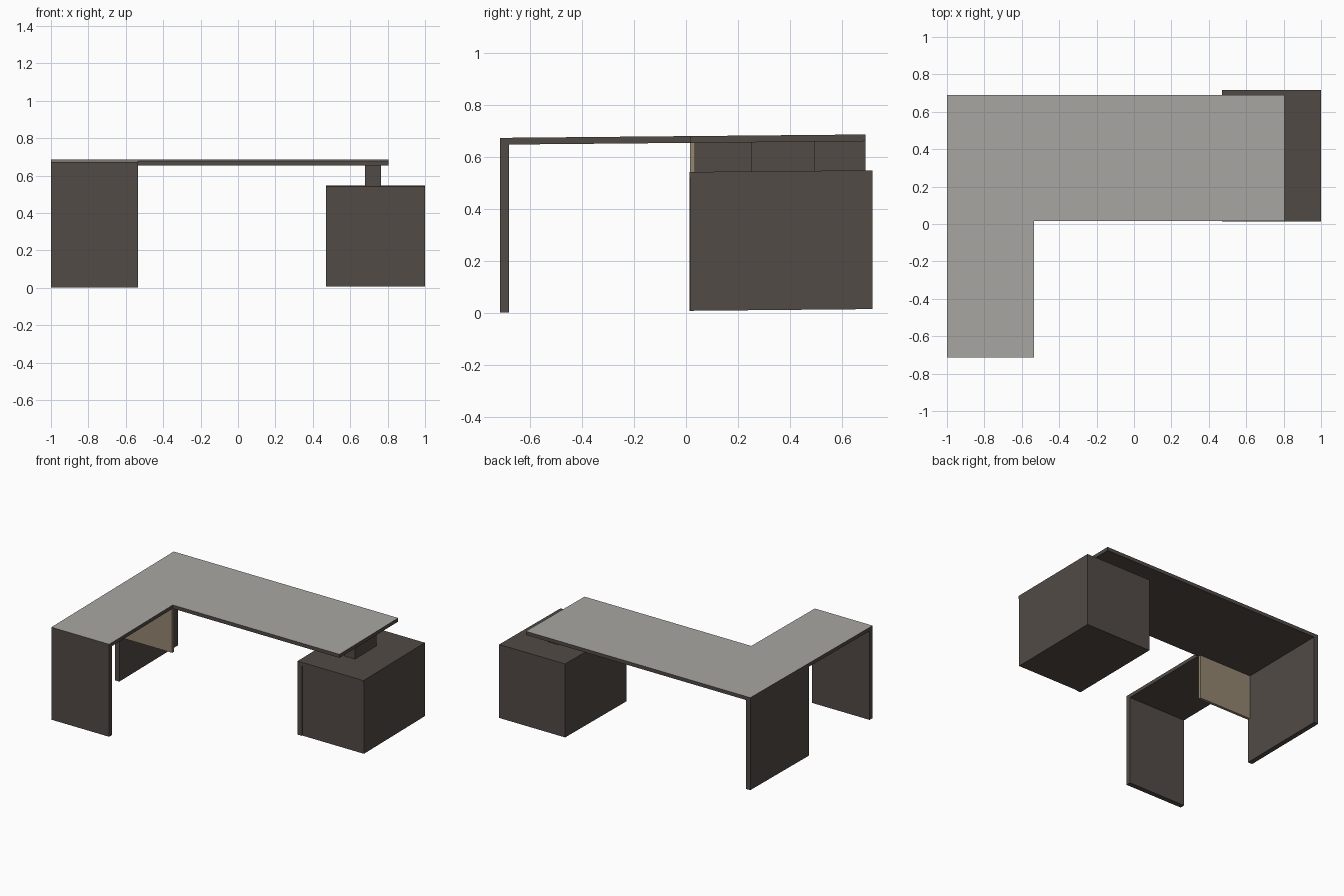
import bpy
import bmesh
from mathutils import Matrix

cube = bpy.data.objects.get("Cube")
if cube:
    bpy.data.objects.remove(cube, do_unlink=True)


def make_material(name, color):
    mat = bpy.data.materials.new(name)
    mat.use_nodes = True
    mat.diffuse_color = color
    mat.node_tree.nodes["Principled BSDF"].inputs["Base Color"].default_value = color
    return mat


brown = make_material("dark_brown", (0.084, 0.069, 0.061, 1))
grey = make_material("warm_grey", (0.39, 0.385, 0.36, 1))
tan = make_material("tan", (0.30, 0.24, 0.165, 1))

# The whole desk rises very slightly towards the back
LEAN = Matrix.Identity(4)
LEAN[2][1] = 0.0093


def prism(name, outline, axis, start, end, materials):
    """Extrude a closed outline along y or z."""
    bm = bmesh.new()
    place = {"y": lambda a, b: (a, start, b), "z": lambda a, b: (a, b, start)}[axis]
    face = bm.faces.new([bm.verts.new(place(a, b)) for a, b in outline])
    depth = end - start
    move = (0, depth, 0) if axis == "y" else (0, 0, depth)
    grown = bmesh.ops.extrude_face_region(bm, geom=[face], use_keep_orig=True)
    verts = [v for v in grown["geom"] if isinstance(v, bmesh.types.BMVert)]
    bmesh.ops.translate(bm, vec=move, verts=verts)
    bmesh.ops.recalc_face_normals(bm, faces=bm.faces)
    # With two materials, the second one covers the upward faces
    for f in bm.faces:
        f.material_index = int(len(materials) > 1 and f.normal.z > 0.9)
    bmesh.ops.transform(bm, matrix=LEAN, verts=bm.verts)
    mesh = bpy.data.meshes.new(name)
    bm.to_mesh(mesh)
    bm.free()
    for mat in materials:
        mesh.materials.append(mat)
    obj = bpy.data.objects.new(name, mesh)
    bpy.context.collection.objects.link(obj)
    return obj


def box(name, x, y, z, mat):
    outline = [(x[0], y[0]), (x[1], y[0]), (x[1], y[1]), (x[0], y[1])]
    return prism(name, outline, "z", z[0], z[1], [mat])


FLOOR, UNDER, TOP = 0.007, 0.653, 0.679
LEFT, RETURN, FRONT, INNER, BACK = -1, -0.535, -0.715, 0.015, 0.69

# L-shaped top with a grey upper surface
prism("desk_top",
      [(LEFT, FRONT), (RETURN, FRONT), (RETURN, INNER),
       (0.805, INNER), (0.805, BACK), (LEFT, BACK)],
      "z", UNDER, TOP, [brown, grey])

# Panel legs and modesty panel
box("front_leg", (LEFT, RETURN), (FRONT, FRONT + 0.035), (FLOOR, UNDER), brown)
box("side_leg", (LEFT, LEFT + 0.035), (INNER, BACK), (FLOOR, UNDER), brown)
box("modesty_panel", (LEFT + 0.035, RETURN - 0.005), (INNER, INNER + 0.02), (0.33, UNDER), tan)

# Pedestal: side and top shell wrapped round a slightly set back body
prism("pedestal_shell",
      [(0.47, FLOOR), (0.505, FLOOR), (0.505, 0.517), (1, 0.517), (1, 0.541), (0.47, 0.541)],
      "y", 0.013, 0.717, [brown])
box("pedestal_body", (0.505, 1), (0.018, 0.717), (FLOOR, 0.517), brown)

# Block carrying the top above the pedestal
box("support_block", (0.68, 0.765), (0.25, 0.495), (0.541, UNDER), brown)
